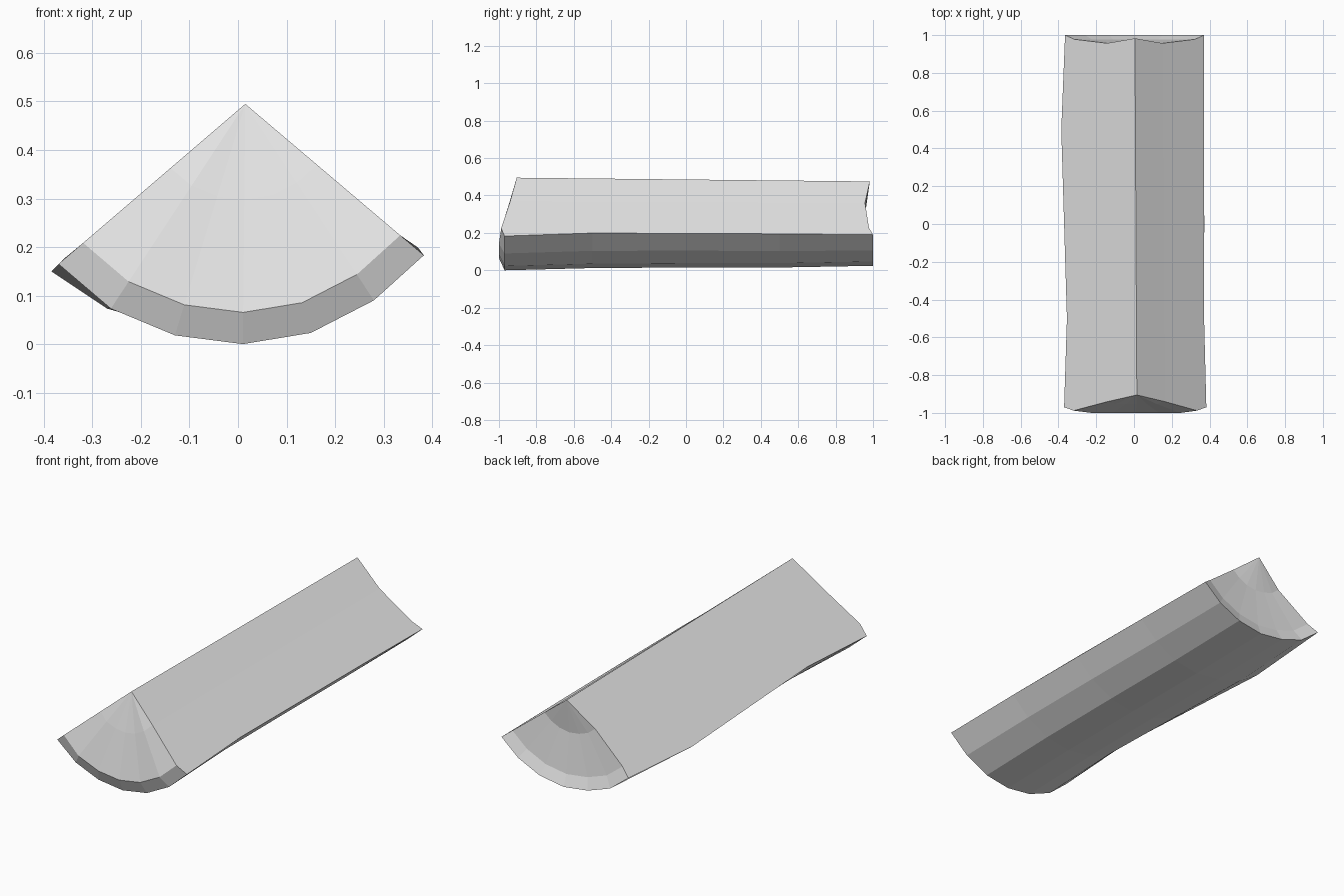
import bpy
import bmesh
from mathutils import Vector

cube = bpy.data.objects.get("Cube")
if cube:
    bpy.data.objects.remove(cube, do_unlink=True)

# One plain colour for the whole piece
grey = bpy.data.materials.new("plain_grey")
grey.diffuse_color = (0.8, 0.8, 0.8, 1)
grey.use_nodes = True
bsdf = grey.node_tree.nodes["Principled BSDF"]
bsdf.inputs["Base Color"].default_value = (0.8, 0.8, 0.8, 1)

# Bark arc seen from the front, left to right
ARC = [(-0.37, 0.165), (-0.262, 0.073), (-0.13, 0.018), (0.01, 0.0),
       (0.15, 0.023), (0.28, 0.09), (0.383, 0.183)]
APEX = (0.015, 0.495)
LAST = len(ARC) - 1

# Bark rows along the log: y, shift of one edge, lift of the middle, shift of the other edge
ROWS = [(-0.97, (0, 0), 0, (0, 0)),
        (-0.5, (0.015, 0.014), 0.012, (-0.012, 0.016)),
        (0.0, (0, 0), 0.015, (-0.011, 0.015)),
        (0.5, (-0.015, -0.015), 0.015, (-0.012, 0.012)),
        (1.0, (0.005, 0.005), 0.024, (-0.012, 0.007))]

bm = bmesh.new()


def bark_row(y, a, lift, b):
    """Arc points with the uneven edges blended into the middle."""
    row = []
    for i, (x, z) in enumerate(ARC):
        wa = max(0, 1 - i / 2)
        wb = max(0, 1 - (LAST - i) / 2)
        wm = 1 - wa - wb
        row.append(Vector((x + wa * a[0] + wb * b[0], y,
                           z + wa * a[1] + wb * b[1] + wm * lift)))
    return row


def cap_row(rim, apex, scale, y_edge, y_mid):
    """Rim shrunk towards the apex, with its own depth."""
    row = []
    for i, p in enumerate(rim):
        q = apex.lerp(p, scale)
        q.y = y_edge if i in (0, LAST) else y_mid
        row.append(q)
    return row


def add(row):
    return [bm.verts.new(p) for p in row]


def strips(r, s):
    for i in range(LAST):
        bm.faces.new((r[i], r[i + 1], s[i + 1], s[i]))


def fan(tip, r):
    for i in range(LAST):
        bm.faces.new((tip, r[i], r[i + 1]))


rims = [bark_row(*r) for r in ROWS]
front_tip = Vector((APEX[0], -0.905, APEX[1]))
back_tip = Vector((0.005, 0.983, 0.475))

# Rows from the front core, over the bark, to the back core
front_core = add(cap_row(rims[0], front_tip, 0.4, -0.94, -0.953))
front_rim = add(cap_row(rims[0], front_tip, 0.868, -0.988, -1.0))
bark = [add(r) for r in rims]
back_rim = add(cap_row(rims[-1], back_tip, 0.868, 0.978, 0.978))
back_core = add(cap_row(rims[-1], back_tip, 0.4, 0.957, 0.957))
rows = [front_core, front_rim] + bark + [back_rim, back_core]
tip_a, tip_b = bm.verts.new(front_tip), bm.verts.new(back_tip)

for r, s in zip(rows, rows[1:]):
    strips(r, s)
fan(tip_a, front_core)
fan(tip_b, back_core)

# Two split sides, each creased along the core line
for i in (0, LAST):
    bm.faces.new((tip_a, front_core[i], back_core[i], tip_b))
    bm.faces.new([r[i] for r in rows])

bmesh.ops.recalc_face_normals(bm, faces=bm.faces)
mesh = bpy.data.meshes.new("split_log")
bm.to_mesh(mesh)
bm.free()
mesh.materials.append(grey)
log = bpy.data.objects.new("split_log", mesh)
bpy.context.scene.collection.objects.link(log)
